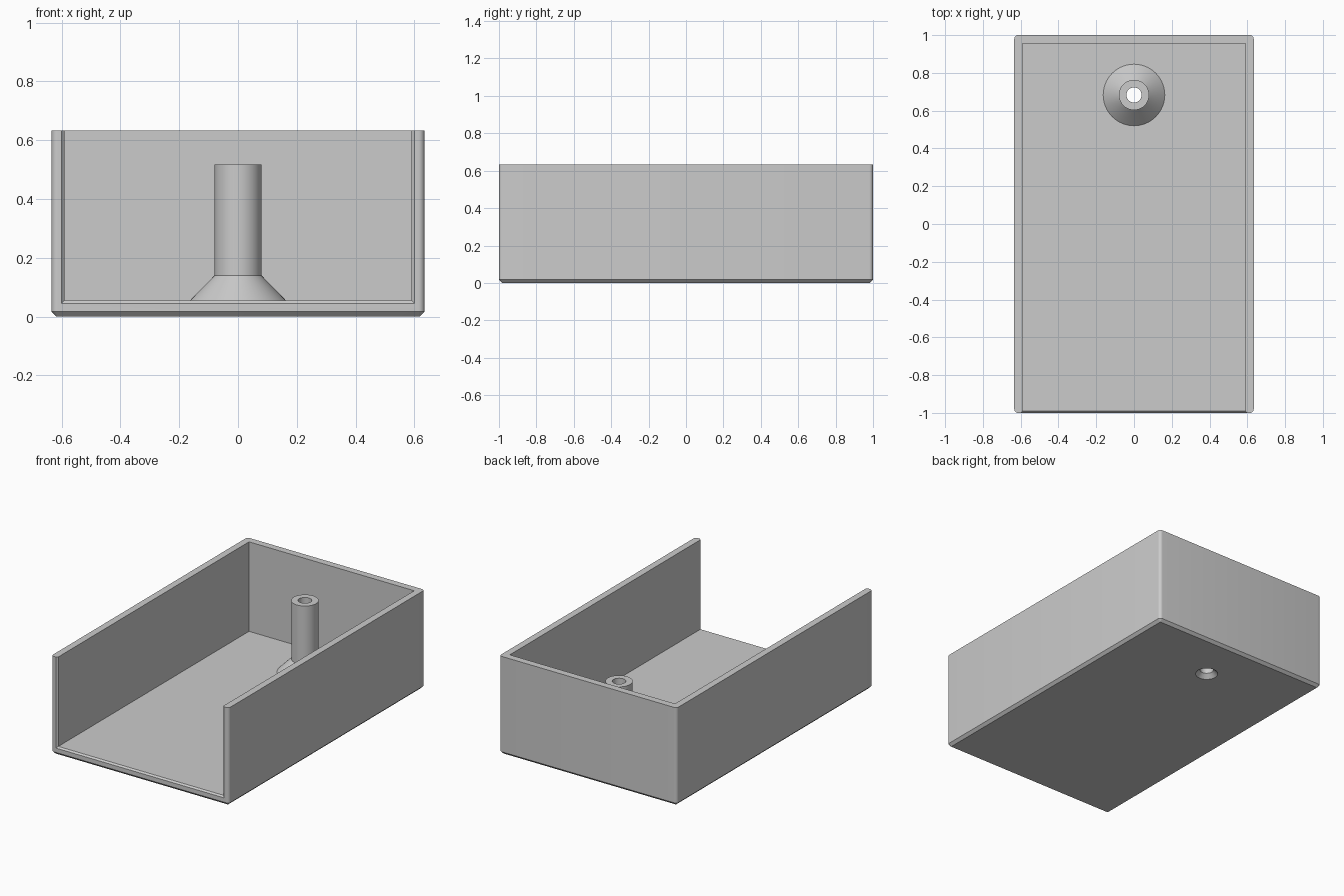
import bpy, bmesh
from math import cos, sin, pi, radians

if "Cube" in bpy.data.objects:
    bpy.data.objects.remove(bpy.data.objects["Cube"])

W, L, H = 0.634, 1.0, 0.633           # half width, half length, height
INNER_X, INNER_Y, FLOOR = 0.59, 0.955, 0.055
LIP, CHAMFER, ROUND = 0.01, 0.017, 0.02
POST_Y, HOLE_R, SINK_R = 0.683, 0.04, 0.067
SEGMENTS = 64

grey = bpy.data.materials.new("light grey")
grey.use_nodes = True
colour = (0.6, 0.6, 0.6, 1)
grey.diffuse_color = colour
grey.node_tree.nodes["Principled BSDF"].inputs["Base Color"].default_value = colour


def loft(name, rings, closed=False):
    """Skin a row of equal rings; cap the ends, or join last to first."""
    bm = bmesh.new()
    rows = [[bm.verts.new(p) for p in ring] for ring in rings]
    pairs = list(zip(rows, rows[1:]))
    if closed:
        pairs.append((rows[-1], rows[0]))
    else:
        bm.faces.new(rows[0])
        bm.faces.new(rows[-1])
    n = len(rows[0])
    for a, b in pairs:
        for i in range(n):
            j = (i + 1) % n
            bm.faces.new((a[i], a[j], b[j], b[i]))
    bmesh.ops.recalc_face_normals(bm, faces=bm.faces)
    mesh = bpy.data.meshes.new(name)
    bm.to_mesh(mesh)
    bm.free()
    mesh.materials.append(grey)
    obj = bpy.data.objects.new(name, mesh)
    bpy.context.collection.objects.link(obj)
    return obj


def rounded_rect(inset, z, steps=6):
    """Outline of the tray with rounded corners."""
    r = ROUND - inset
    points = []
    for k, (sx, sy) in enumerate(((1, 1), (-1, 1), (-1, -1), (1, -1))):
        for s in range(steps + 1):
            a = (k + s / steps) * pi / 2
            points.append((sx * (W - ROUND) + r * cos(a),
                           sy * (L - ROUND) + r * sin(a), z))
    return points


def circle(r, z):
    return [(r * cos(2 * pi * i / SEGMENTS), POST_Y + r * sin(2 * pi * i / SEGMENTS), z)
            for i in range(SEGMENTS)]


def section(y, grow):
    """Cross-section of the cavity at one depth."""
    x, z = INNER_X + grow, FLOOR - grow
    return [(-x, y, z), (x, y, z), (x, y, H + 0.1), (-x, y, H + 0.1)]


# Tray body with chamfered underside
tray = loft("tray", [rounded_rect(CHAMFER, 0), rounded_rect(0, CHAMFER), rounded_rect(0, H)])

# Cavity, open at the front with a chamfered lip, and the countersunk screw hole
cavity = loft("cavity_cutter", [section(-L - LIP, 2 * LIP), section(-L + LIP, 0),
                                section(INNER_Y, 0)])
sink = loft("hole_cutter", [circle(SINK_R + 0.02, -0.02),
                            circle(HOLE_R, SINK_R - HOLE_R), circle(HOLE_R, 0.2)])
for cutter in (cavity, sink):
    cutter.hide_render = True
    mod = tray.modifiers.new(cutter.name, 'BOOLEAN')
    mod.operation = 'DIFFERENCE'
    mod.solver = 'EXACT'
    mod.object = cutter
    bpy.context.view_layer.objects.active = tray
    bpy.ops.object.modifier_apply(modifier=mod.name)
    bpy.data.objects.remove(cutter)

# Hollow screw post with a conical foot
post = loft("screw_post", [circle(0.163, FLOOR), circle(0.08, 0.14), circle(0.08, 0.517),
                           circle(HOLE_R, 0.517), circle(HOLE_R, FLOOR)], closed=True)

bpy.ops.object.select_all(action='DESELECT')
for obj in (tray, post):
    obj.select_set(True)
bpy.context.view_layer.objects.active = tray
bpy.ops.object.shade_smooth_by_angle(angle=radians(30))
